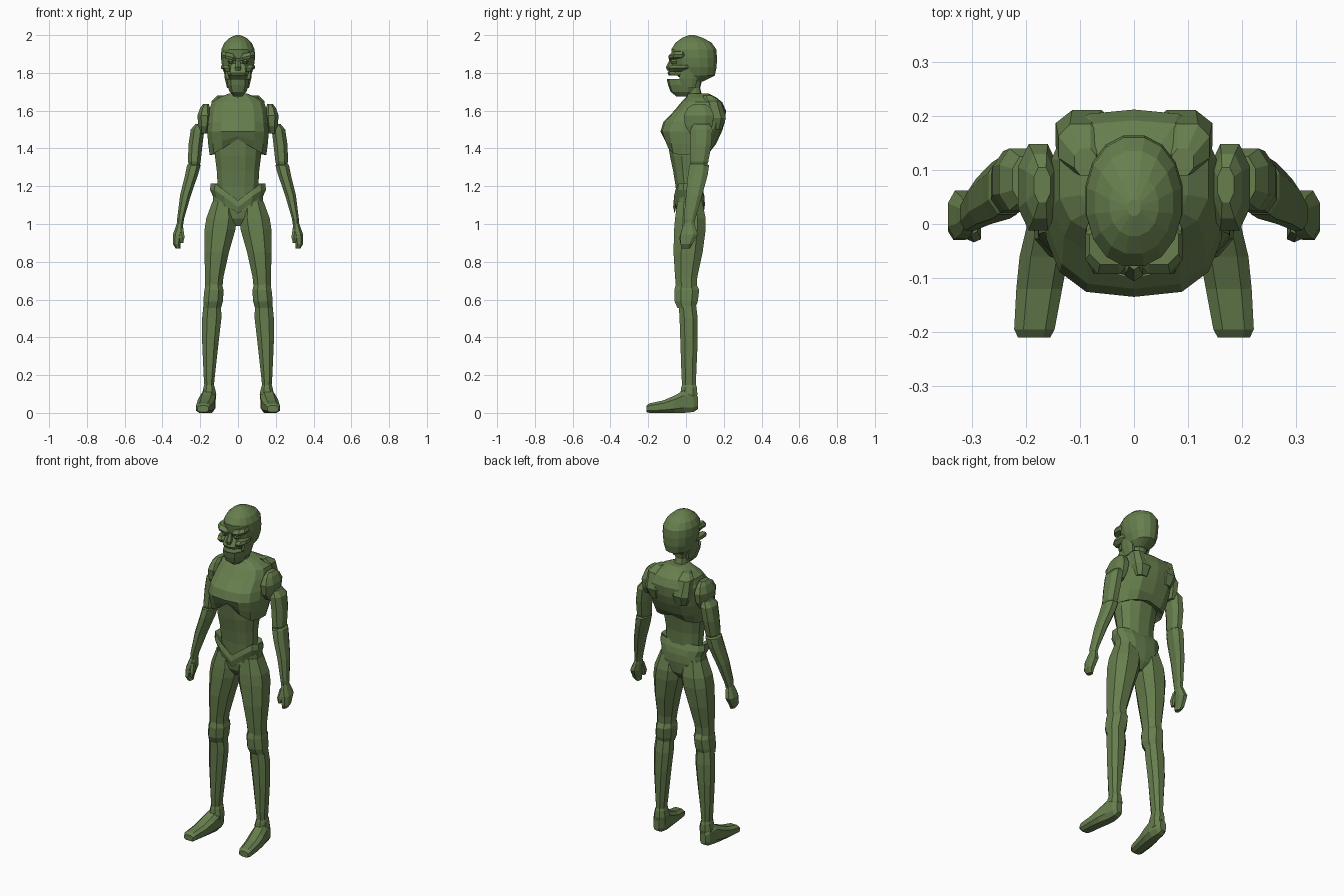
import bpy, bmesh, math
from mathutils import Vector

green = bpy.data.materials.new("moss_green")
green.diffuse_color = (0.135, 0.21, 0.075, 1)


def finish(name, bm, mirror):
    bmesh.ops.recalc_face_normals(bm, faces=bm.faces)
    mesh = bpy.data.meshes.new(name)
    bm.to_mesh(mesh)
    bm.free()
    ob = bpy.data.objects.new(name, mesh)
    bpy.context.collection.objects.link(ob)
    mesh.materials.append(green)
    if mirror:
        ob.modifiers.new("mirror", 'MIRROR').use_mirror_merge = False
    return ob


def loft(name, rings, n=8, power=0.85, axis='z', mirror=False, shape=None):
    """Skin rings (t, a0, a1, b0, b1): rounded outlines stacked along an axis."""
    bm = bmesh.new()
    top = max(abs(math.cos((i + 0.5) * math.tau / n)) for i in range(n)) ** power
    loops = []
    for t, a0, a1, b0, b1 in rings:
        loop = []
        for i in range(n):
            ang = (i + 0.5) * math.tau / n
            c, s = math.cos(ang), math.sin(ang)
            u = math.copysign(abs(c) ** power, c) / top
            v = math.copysign(abs(s) ** power, s)
            v = max(-1, min(1, v / top))
            a = (a0 + a1) / 2 + u * (a1 - a0) / 2
            b = (b0 + b1) / 2 + v * (b1 - b0) / 2
            co = Vector((a, b, t) if axis == 'z' else (a, t, b))
            loop.append(bm.verts.new(shape(co) if shape else co))
        loops.append(loop)
    for lo, hi in zip(loops, loops[1:]):
        for i in range(n):
            j = (i + 1) % n
            bm.faces.new((lo[i], lo[j], hi[j], hi[i]))
    bm.faces.new(loops[0])
    bm.faces.new(loops[-1])
    return finish(name, bm, mirror)


def sym(t, w, y0, y1):
    return (t, -w, w, y0, y1)


# --- Head ---
loft("cranium", [sym(1.755, .045, -.01, .09), sym(1.785, .068, -.045, .152),
                 sym(1.83, .084, -.062, .162), sym(1.88, .09, -.072, .164),
                 sym(1.925, .088, -.078, .16), sym(1.96, .072, -.055, .135),
                 sym(1.985, .045, -.022, .09), sym(2.0, .012, .015, .045)],
     n=16, power=0.95)
loft("upper_jaw", [sym(1.785, .05, -.09, .03), sym(1.80, .058, -.098, .04),
                   sym(1.825, .062, -.085, .04), sym(1.85, .05, -.07, .03)], n=10)
loft("lower_jaw", [sym(1.675, .022, -.05, .03), sym(1.70, .045, -.082, .05),
                   sym(1.735, .056, -.095, .06), sym(1.768, .058, -.102, .055),
                   sym(1.758, .04, -.08, .04)], n=10)
loft("jaw_hinge", [(1.72, .03, .058, -.02, .05), (1.77, .04, .07, -.035, .06),
                   (1.82, .05, .076, -.03, .05)], mirror=True)
loft("nose", [sym(1.812, .012, -.10, -.05), sym(1.83, .017, -.106, -.05),
              sym(1.875, .009, -.085, -.05)], n=6)
loft("cheekbone", [(1.808, .035, .07, -.085, .0), (1.825, .03, .09, -.093, .02),
                   (1.842, .045, .088, -.08, .02)], mirror=True)


def slant(co):
    # brows dip toward the nose
    return Vector((co.x, co.y, co.z + 0.25 * (co.x - 0.045)))


loft("brow", [(1.872, .006, .085, -.088, .0), (1.886, .004, .09, -.093, .01),
              (1.905, .01, .082, -.075, .0)], mirror=True, shape=slant)
loft("eye", [(1.848, .03, .048, -.076, -.04), (1.859, .023, .055, -.084, -.04),
             (1.87, .03, .048, -.076, -.04)], mirror=True)
loft("neck", [sym(1.62, .06, .0, .13), sym(1.68, .036, .0, .085),
              sym(1.72, .034, -.005, .075), sym(1.78, .045, -.01, .09)], n=10)


# --- Torso ---
def rib_arch(co):
    # lower rib edge rises to a peak at the middle
    lift = max(0, 1 - abs(co.x) / 0.14)
    if co.y < 0.03 and co.z < 1.44:
        co.z += lift * (0.04 if co.z > 1.42 else 0.085)
    elif co.z < 1.38:
        co.z += lift * 0.03
    return co


loft("chest", [sym(1.395, .10, -.06, .09), sym(1.365, .15, -.10, .13),
               sym(1.425, .158, -.118, .16), sym(1.49, .163, -.135, .19),
               sym(1.54, .158, -.12, .206), sym(1.60, .153, -.062, .212),
               sym(1.645, .138, -.025, .192), sym(1.67, .10, .0, .16),
               sym(1.69, .05, .01, .12)],
     n=14, power=0.75, shape=rib_arch)
loft("shoulder_blade", [(1.50, .05, .12, .13, .19), (1.56, .03, .145, .12, .211),
                        (1.65, .06, .14, .10, .185), (1.68, .07, .11, .09, .14)],
     mirror=True)
loft("abdomen", [sym(1.08, .10, -.045, .075), sym(1.2, .108, -.055, .08),
                 sym(1.28, .112, -.068, .085), sym(1.36, .122, -.085, .10),
                 sym(1.46, .125, -.10, .12)], n=12)


def hip_dip(co):
    # pelvic rim sweeps down to a V at the front
    if co.z > 1.13 and co.y < 0.03:
        co.z -= 0.09 * max(0, 1 - abs(co.x) / 0.12)
    return co


loft("pelvis", [sym(.99, .02, -.02, .06), sym(1.03, .08, -.045, .09),
                sym(1.10, .135, -.055, .10), sym(1.145, .132, -.06, .098),
                sym(1.18, .148, -.068, .09), sym(1.215, .145, -.06, .075),
                sym(1.20, .10, -.045, .06)], n=14, power=.8, shape=hip_dip)

# --- Legs ---
loft("thigh", [(.64, .085, .175, -.05, .055), (.72, .077, .174, -.058, .06),
               (.85, .048, .178, -.066, .088), (.97, .014, .177, -.063, .104),
               (1.03, .006, .168, -.058, .104), (1.12, .02, .135, -.045, .085)],
     mirror=True)
loft("knee", [(.555, .09, .183, -.045, .05), (.59, .08, .184, -.06, .062),
              (.65, .076, .178, -.062, .07), (.68, .085, .17, -.054, .055)], mirror=True)
loft("shin", [(.14, .128, .178, -.02, .052), (.20, .122, .182, -.024, .054),
              (.38, .102, .19, -.03, .062), (.50, .088, .19, -.034, .062),
              (.60, .09, .18, -.04, .05)], mirror=True)
loft("ankle", [(.05, .12, .19, -.03, .055), (.10, .115, .19, -.03, .06),
               (.135, .123, .183, -.025, .058), (.155, .13, .176, -.018, .05)],
     mirror=True)
loft("foot", [(-.21, .155, .215, .005, .038), (-.195, .147, .222, .0, .05),
              (-.12, .133, .218, .0, .066), (-.06, .122, .212, .0, .092),
              (-.01, .118, .20, .0, .12), (.04, .125, .19, .005, .11),
              (.063, .138, .176, .02, .085)], axis='y', power=.7, mirror=True)

# --- Arms ---
loft("shoulder", [(1.48, .16, .205, .02, .12), (1.52, .148, .21, -.005, .14),
                  (1.575, .14, .215, -.012, .148), (1.615, .148, .20, .01, .13),
                  (1.635, .155, .185, .04, .105)], mirror=True)
loft("upper_arm", [(1.30, .205, .255, .03, .105), (1.33, .198, .265, .02, .118),
                   (1.42, .188, .262, .025, .135), (1.50, .178, .25, .025, .14),
                   (1.53, .175, .225, .04, .125)], mirror=True)
loft("forearm", [(.98, .293, .322, -.008, .04), (1.03, .285, .322, -.012, .05),
                 (1.15, .25, .307, .0, .085), (1.26, .212, .28, .01, .115),
                 (1.31, .198, .27, .018, .122), (1.325, .21, .255, .035, .10)],
     mirror=True)
loft("hand", [(.87, .305, .33, -.02, .02), (.895, .305, .345, -.03, .035),
              (.945, .295, .345, -.028, .062), (.985, .29, .33, -.018, .05),
              (1.01, .293, .322, -.005, .04)], mirror=True)
loft("thumb", [(.90, .29, .305, -.032, -.008), (.93, .283, .31, -.034, -.002),
               (.98, .29, .315, -.02, .015)], n=6, mirror=True)
